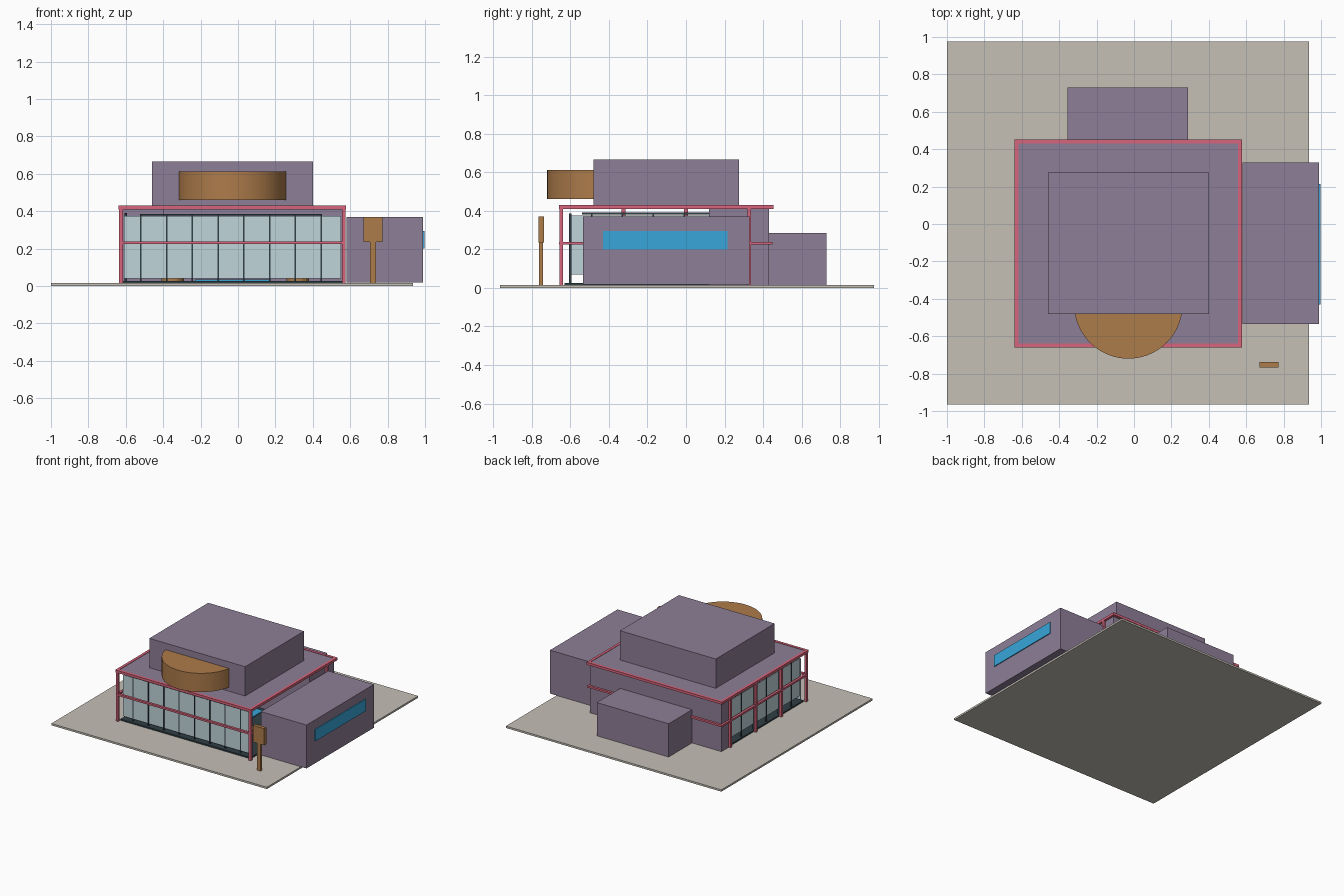
import bpy, bmesh, math

if "Cube" in bpy.data.objects:
    bpy.data.objects.remove(bpy.data.objects["Cube"])


def mat(name, c):
    m = bpy.data.materials.new(name)
    m.diffuse_color = (*c, 1)
    m.use_nodes = True
    m.node_tree.nodes["Principled BSDF"].inputs["Base Color"].default_value = m.diffuse_color
    return m


PURPLE = mat("mauve_wall", (0.27, 0.21, 0.31))
PINK = mat("red_trim", (0.68, 0.13, 0.2))
BROWN = mat("bronze", (0.42, 0.2, 0.07))
BLUE = mat("blue_panel", (0.04, 0.38, 0.7))
GLASS = mat("pale_glass", (0.53, 0.66, 0.71))
DARK = mat("dark_mullion", (0.03, 0.05, 0.06))
PAVE = mat("paving", (0.56, 0.53, 0.47))


def finish(name, bm, m):
    bmesh.ops.recalc_face_normals(bm, faces=bm.faces)
    me = bpy.data.meshes.new(name)
    bm.to_mesh(me)
    bm.free()
    ob = bpy.data.objects.new(name, me)
    bpy.context.collection.objects.link(ob)
    me.materials.append(m)
    return ob


def box(name, x0, x1, y0, y1, z0, z1, m):
    bm = bmesh.new()
    bmesh.ops.create_cube(bm, size=1)
    for v in bm.verts:
        v.co = (x1 if v.co.x > 0 else x0, y1 if v.co.y > 0 else y0, z1 if v.co.z > 0 else z0)
    return finish(name, bm, m)


def prism(name, pts, z0, z1, m):
    bm = bmesh.new()
    f = bm.faces.new([bm.verts.new((x, y, z0)) for x, y in pts])
    ext = bmesh.ops.extrude_face_region(bm, geom=[f])
    for v in ext["geom"]:
        if isinstance(v, bmesh.types.BMVert):
            v.co.z = z1
    return finish(name, bm, m)


def ring(name, x0, x1, y0, y1, z0, z1, w, m):
    # rectangular beam loop
    box(name + "_front", x0, x1, y0, y0 + w, z0, z1, m)
    box(name + "_back", x0, x1, y1 - w, y1, z0, z1, m)
    box(name + "_left", x0, x0 + w, y0 + w, y1 - w, z0, z1, m)
    box(name + "_right", x1 - w, x1, y0 + w, y1 - w, z0, z1, m)


# Site and floor
box("ground", -1, 0.935, -0.965, 0.975, 0, 0.015, PAVE)
box("floor_slab", -0.615, 0.555, -0.63, 0.40, 0.015, 0.026, DARK)

# Main masses
box("rear_wall_block", -0.62, 0.56, 0.33, 0.43, 0.015, 0.41, PURPLE)
box("inner_core", -0.40, 0.56, 0.12, 0.33, 0.015, 0.41, PURPLE)
box("rear_annex", -0.355, 0.29, 0.43, 0.73, 0.015, 0.285, PURPLE)
box("side_wing", 0.58, 0.99, -0.535, 0.33, 0.018, 0.37, PURPLE)
box("wing_blue_panel", 0.985, 0.997, -0.43, 0.215, 0.20, 0.295, BLUE)
box("roof_slab", -0.62, 0.555, -0.64, 0.435, 0.41, 0.427, PURPLE)
box("upper_storey", -0.46, 0.40, -0.48, 0.275, 0.427, 0.665, PURPLE)

# Curved canopy
a0 = math.asin(0.05 / 0.29)
arc = []
for i in range(33):
    a = math.pi + a0 + (math.pi - 2 * a0) * i / 32
    arc.append((-0.03 + 0.29 * math.cos(a), -0.43 + 0.29 * math.sin(a)))
canopy = prism("curved_canopy", arc, 0.46, 0.612, BROWN)
bpy.context.view_layer.objects.active = canopy
canopy.select_set(True)
bpy.ops.object.shade_smooth_by_angle()

# Red trim frame
ring("roof_trim", -0.64, 0.577, -0.66, 0.453, 0.41, 0.43, 0.022, PINK)
ring("middle_beam", -0.637, 0.574, -0.658, 0.448, 0.224, 0.239, 0.02, PINK)
for i, y in enumerate((-0.647, -0.325, 0.0, 0.328)):
    box(f"left_column_{i}", -0.636, -0.616, y - 0.01, y + 0.01, 0.015, 0.41, PINK)
for i, y in enumerate((-0.647, 0.328)):
    box(f"right_column_{i}", 0.556, 0.576, y - 0.01, y + 0.01, 0.015, 0.41, PINK)

# Front glazing
xs = [-0.595 + 0.0] + [-0.52 + 0.1379 * i for i in range(8)] + [0.545]
box("front_glass", -0.61, 0.55, -0.602, -0.598, 0.04, 0.375, GLASS)
for i, x in enumerate(xs[1:-1]):
    box(f"front_mullion_{i}", x - 0.004, x + 0.004, -0.606, -0.594, 0.026, 0.385, DARK)
box("front_top_rail", -0.52, 0.449, -0.605, -0.595, 0.377, 0.385, DARK)

# Left glazing
box("left_glass", -0.602, -0.598, -0.60, 0.32, 0.07, 0.375, GLASS)
for i in range(6):
    y = -0.49 + 0.16 * i
    box(f"left_mullion_{i}", -0.606, -0.594, y - 0.004, y + 0.004, 0.026, 0.39, DARK)
box("left_top_rail", -0.605, -0.595, -0.54, 0.32, 0.382, 0.39, DARK)

# Interior furnishings
box("floor_panel", -0.23, 0.17, -0.20, 0.08, 0.026, 0.034, BLUE)
for n, x in (("left", -0.35), ("right", 0.32)):
    disc = [(x + 0.06 * math.cos(i * math.pi / 8), -0.2 + 0.06 * math.sin(i * math.pi / 8)) for i in range(16)]
    prism(n + "_low_table", disc, 0.026, 0.04, BROWN)

# Roadside sign
box("sign_post", 0.705, 0.737, -0.763, -0.743, 0.015, 0.235, BROWN)
box("sign_board", 0.67, 0.772, -0.766, -0.738, 0.235, 0.37, BROWN)
